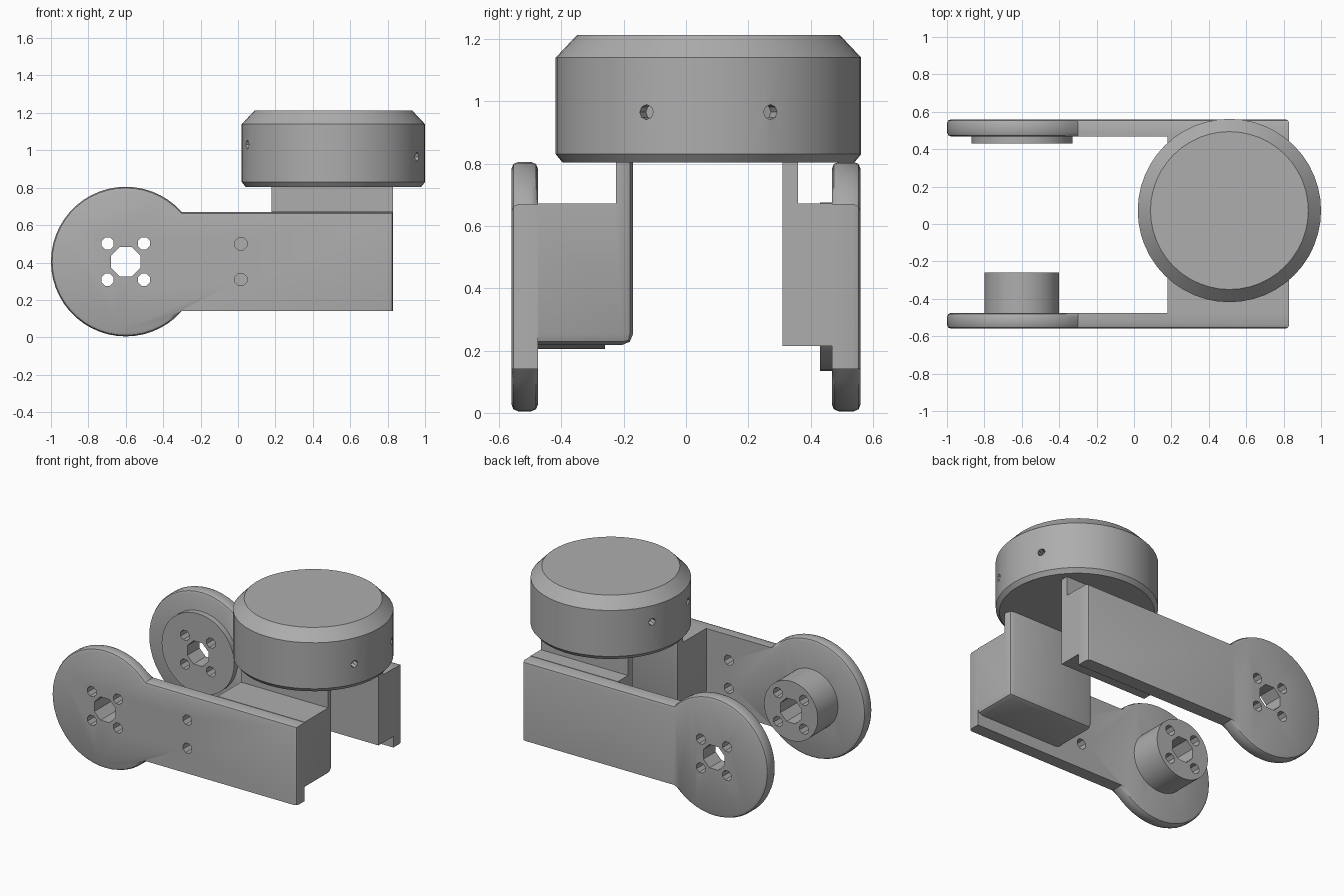
import bpy, bmesh, math
from mathutils import Matrix, Vector

if "Cube" in bpy.data.objects:
    bpy.data.objects.remove(bpy.data.objects["Cube"])

metal = bpy.data.materials.new("grey metal")
metal.diffuse_color = (0.42, 0.42, 0.42, 1)
metal.use_nodes = True
metal.node_tree.nodes["Principled BSDF"].inputs["Base Color"].default_value = metal.diffuse_color

PX, PZ = -0.6, 0.405      # pivot of both arms
X0, X1 = 0.18, 0.83       # extent of the support blocks


def finish(bm, name):
    bmesh.ops.recalc_face_normals(bm, faces=bm.faces)
    me = bpy.data.meshes.new(name)
    bm.to_mesh(me)
    bm.free()
    ob = bpy.data.objects.new(name, me)
    bpy.context.collection.objects.link(ob)
    me.materials.append(metal)
    return ob


def prism(points, vec):
    bm = bmesh.new()
    face = bm.faces.new([bm.verts.new(p) for p in points])
    res = bmesh.ops.extrude_face_region(bm, geom=[face], use_keep_orig=True)
    bmesh.ops.translate(bm, vec=vec, verts=[v for v in res["geom"] if isinstance(v, bmesh.types.BMVert)])
    bmesh.ops.recalc_face_normals(bm, faces=bm.faces)
    return bm


def circle(x, z, r, y, n, turn=0.0):
    return [(x + r * math.cos(turn + math.tau * i / n), y, z + r * math.sin(turn + math.tau * i / n))
            for i in range(n)]


def bevel(bm, edges, width, seg=2):
    bmesh.ops.bevel(bm, geom=edges, offset=width, offset_type='OFFSET', segments=seg,
                    profile=0.5, affect='EDGES', clamp_overlap=True)


def smooth(ob, angle=35):
    bpy.ops.object.select_all(action='DESELECT')
    ob.select_set(True)
    bpy.context.view_layer.objects.active = ob
    bpy.ops.object.shade_smooth_by_angle(angle=math.radians(angle))


def cut(ob, cutters):
    bpy.context.view_layer.objects.active = ob
    for c in cutters:
        mod = ob.modifiers.new("holes", 'BOOLEAN')
        mod.object, mod.operation, mod.solver = c, 'DIFFERENCE', 'EXACT'
        bpy.ops.object.modifier_apply(modifier=mod.name)


def hole(x, z, r, ya, yb):
    return finish(prism(circle(x, z, r, ya, 8, math.pi / 8), (0, yb - ya, 0)), "hole_cutter")


# Cutters: pivot hole with four bolts, plus two screws in the front arm
pivot_holes = [hole(PX, PZ, 0.085, -1, 1)]
pivot_holes += [hole(PX + sx * 0.097, PZ + sz * 0.097, 0.035, -1, 1) for sx in (-1, 1) for sz in (-1, 1)]
screw_holes = [hole(0.015, z, 0.035, -1, 0) for z in (0.31, 0.5)]


# Arms: disc and bar in one outline, rounded edges on the outside
def arm(name, y_out, y_in):
    a = math.acos(0.3 / 0.4)
    n = 40
    pts = [(PX + 0.4 * math.cos(a + (math.tau - 2 * a) * i / n), y_out,
            PZ + 0.4 * math.sin(a + (math.tau - 2 * a) * i / n)) for i in range(n + 1)]
    pts += [(X1, y_out, pts[-1][2]), (X1, y_out, pts[0][2])]
    bm = prism(pts, (0, y_in - y_out, 0))
    chosen = []
    for e in bm.edges:
        p, q = e.verts[0].co, e.verts[1].co
        if abs(p.y - q.y) > 1e-4:
            continue
        long_bar = abs(p.x - q.x) > 0.5
        outer = abs(p.y - y_out) < 1e-4
        is_disc = not long_bar and max(p.x, q.x) < 0
        if is_disc or (outer and not (long_bar and p.z < 0.3)):
            chosen.append(e)
    bevel(bm, chosen, 0.022)
    return finish(bm, name)


front_arm = arm("front_arm", -0.56, -0.475)
back_arm = arm("back_arm", 0.56, 0.468)
cut(front_arm, pivot_holes + screw_holes)
cut(back_arm, pivot_holes)

# Round hubs on the inner side of each disc
front_hub = finish(prism(circle(PX, PZ, 0.2, -0.475, 40), (0, 0.215, 0)), "front_hub")
back_hub = finish(prism(circle(PX, PZ, 0.27, 0.468, 40), (0, -0.038, 0)), "back_hub")
for hub in (front_hub, back_hub):
    cut(hub, pivot_holes)


# Support blocks: L-shaped, with a thin wall rising to the motor
def block(name, y_out, y_wall, y_in, z_low, rounded):
    prof = [(y_out, z_low), (y_in, z_low), (y_in, 0.81), (y_wall, 0.81), (y_wall, 0.672), (y_out, 0.672)]
    bm = prism([(X0, y, z) for y, z in prof], (X1 - X0, 0, 0))
    if rounded:
        chosen = [e for e in bm.edges
                  if all(abs(v.co.y - y_in) < 1e-4 for v in e.verts)
                  and min(v.co.z for v in e.verts) < 0.5]
        chosen += [e for e in bm.edges if e not in chosen
                   and all(abs(v.co.z - z_low) < 1e-4 for v in e.verts)
                   and abs(e.verts[0].co.y - e.verts[1].co.y) > 0.1]
        bevel(bm, chosen, 0.035)
    return finish(bm, name)


front_block = block("front_block", -0.475, -0.225, -0.17, 0.218, True)
back_block = block("back_block", 0.468, 0.36, 0.31, 0.215, False)

# Motor housing: turned profile with a wide top chamfer
bm = bmesh.new()
rings = []
for r, z in [(0.468, 0.803), (0.49, 0.83), (0.49, 1.14), (0.422, 1.212)]:
    rings.append([bm.verts.new((0.51 + x, 0.072 + y, z)) for x, _, y in circle(0, 0, r, 0, 48)])
for lo, hi in zip(rings, rings[1:]):
    for i in range(48):
        j = (i + 1) % 48
        bm.faces.new((lo[i], lo[j], hi[j], hi[i]))
bm.faces.new(rings[0])
bm.faces.new(rings[-1])
motor = finish(bm, "motor_housing")

# Small radial screw holes in the housing
radial_holes = []
for deg, z in ((24, 0.965), (-24, 0.965), (156, 1.03), (200, 1.03)):
    d = Vector((math.cos(math.radians(deg)), math.sin(math.radians(deg)), 0))
    bm = bmesh.new()
    bmesh.ops.create_cone(bm, cap_ends=True, segments=8, radius1=0.024, radius2=0.024, depth=0.12)
    m = Matrix.Translation(Vector((0.51, 0.072, z)) + d * 0.5) @ d.to_track_quat('Z', 'Y').to_matrix().to_4x4()
    bmesh.ops.transform(bm, matrix=m, verts=bm.verts)
    radial_holes.append(finish(bm, "hole_cutter"))
cut(motor, radial_holes)

for c in pivot_holes + screw_holes + radial_holes:
    bpy.data.objects.remove(c, do_unlink=True)
for ob in (front_arm, back_arm, front_hub, back_hub, front_block, back_block, motor):
    smooth(ob)
